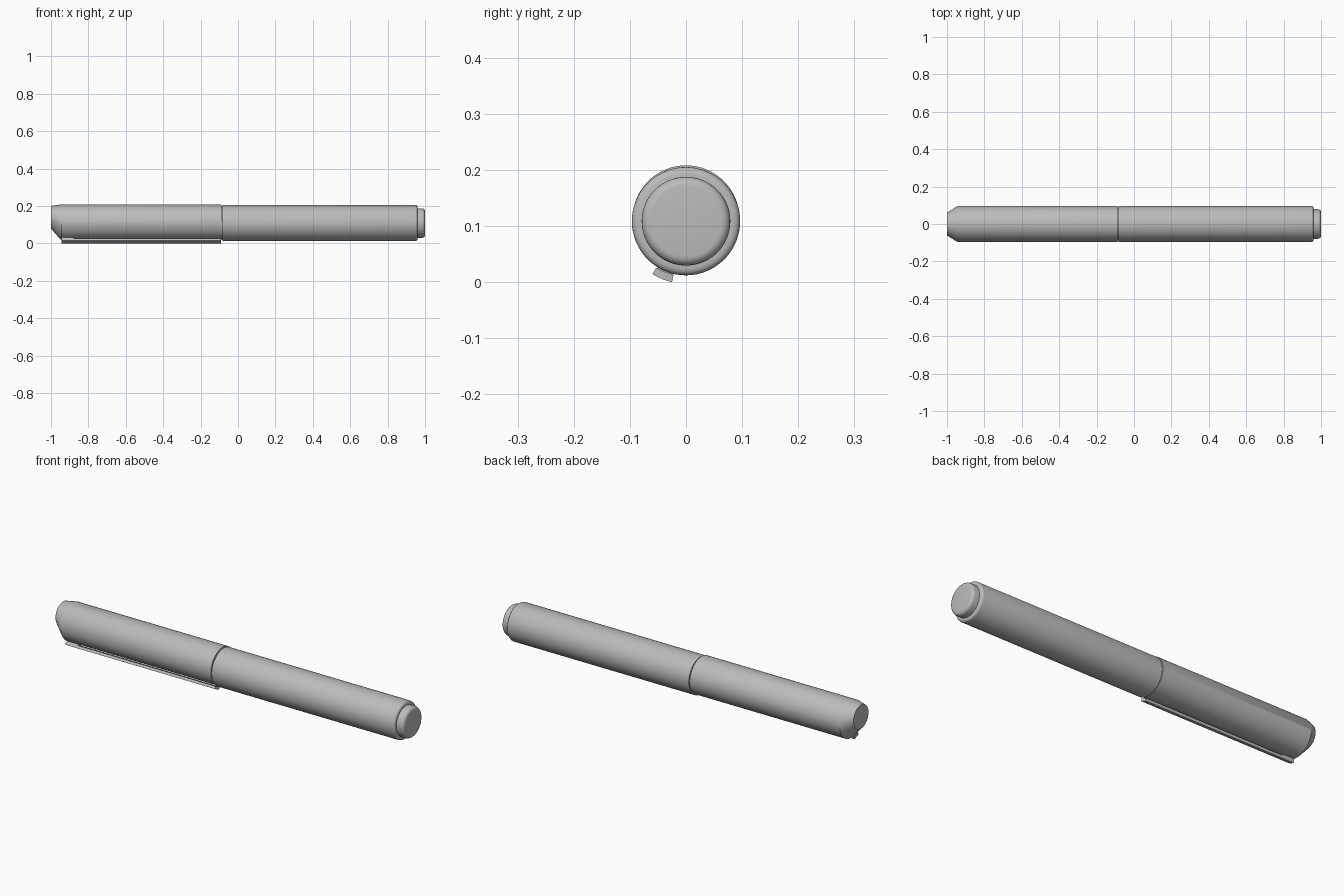
import bpy, bmesh, math

cube = bpy.data.objects.get("Cube")
if cube:
    bpy.data.objects.remove(cube, do_unlink=True)

AXIS_Z = 0.1085   # height of the pen's long axis
SEG = 64

grey = bpy.data.materials.new("mid grey")
grey.use_nodes = True
COLOUR = (0.5, 0.5, 0.5, 1)
grey.diffuse_color = COLOUR
bsdf = next(n for n in grey.node_tree.nodes if n.type == 'BSDF_PRINCIPLED')
bsdf.inputs["Base Color"].default_value = COLOUR


def finish(name, bm):
    bmesh.ops.recalc_face_normals(bm, faces=bm.faces)
    mesh = bpy.data.meshes.new(name)
    bm.to_mesh(mesh)
    bm.free()
    mesh.materials.append(grey)
    obj = bpy.data.objects.new(name, mesh)
    bpy.context.collection.objects.link(obj)
    bpy.ops.object.select_all(action='DESELECT')
    obj.select_set(True)
    bpy.context.view_layer.objects.active = obj
    bpy.ops.object.shade_smooth_by_angle(angle=math.radians(30))
    return obj


def loft(name, sections):
    """Skin closed rings of (x, y, z) points and cap both ends."""
    bm = bmesh.new()
    rings = [[bm.verts.new(p) for p in s] for s in sections]
    n = len(rings[0])
    for a, b in zip(rings, rings[1:]):
        for i in range(n):
            j = (i + 1) % n
            bm.faces.new((a[i], a[j], b[j], b[i]))
    bm.faces.new(rings[0])
    bm.faces.new(rings[-1])
    return finish(name, bm)


def circle(x, r, lift=0.0):
    angles = [2 * math.pi * i / SEG for i in range(SEG)]
    return [(x, r * math.cos(a), AXIS_Z + lift + r * math.sin(a)) for a in angles]


def arc_plate(x, r_in, r_out, start, end, steps=8):
    """Curved strip section; angles measured from straight down towards the front."""
    angles = [math.radians(start + (end - start) * i / steps) for i in range(steps + 1)]
    outline = [(r_out, a) for a in angles] + [(r_in, a) for a in reversed(angles)]
    return [(x, -r * math.sin(a), AXIS_Z - r * math.cos(a)) for r, a in outline]


# Barrel with softly rounded far shoulder
barrel = [circle(-0.083, 0.0965), circle(0.948, 0.0965)]
for k in range(1, 5):
    t = k * math.pi / 8
    barrel.append(circle(0.948 + 0.012 * math.sin(t), 0.0845 + 0.012 * math.cos(t)))
loft("barrel", barrel)

# End button with rounded rim
button = [circle(0.95, 0.079), circle(0.984, 0.079)]
for k in range(1, 6):
    t = k * math.pi / 10
    button.append(circle(0.984 + 0.016 * math.sin(t), 0.063 + 0.016 * math.cos(t)))
loft("end_button", button)

# Short neck bridging the joint
loft("neck", [circle(-0.12, 0.088), circle(-0.05, 0.088)])

# Cap, its tip an off-centre taper that slopes mostly on the underside
loft("cap", [circle(-1.0, 0.061, 0.031), circle(-0.945, 0.0955, 0.004),
             circle(-0.088, 0.0955, 0.004)])

# Pocket clip and the foot holding it to the cap
loft("clip", [arc_plate(x, 0.098, 0.1115, 13, 32.5) for x in (-0.945, -0.09)])
loft("clip_foot", [arc_plate(x, 0.085, 0.1, 14, 31.5) for x in (-0.944, -0.88)])
